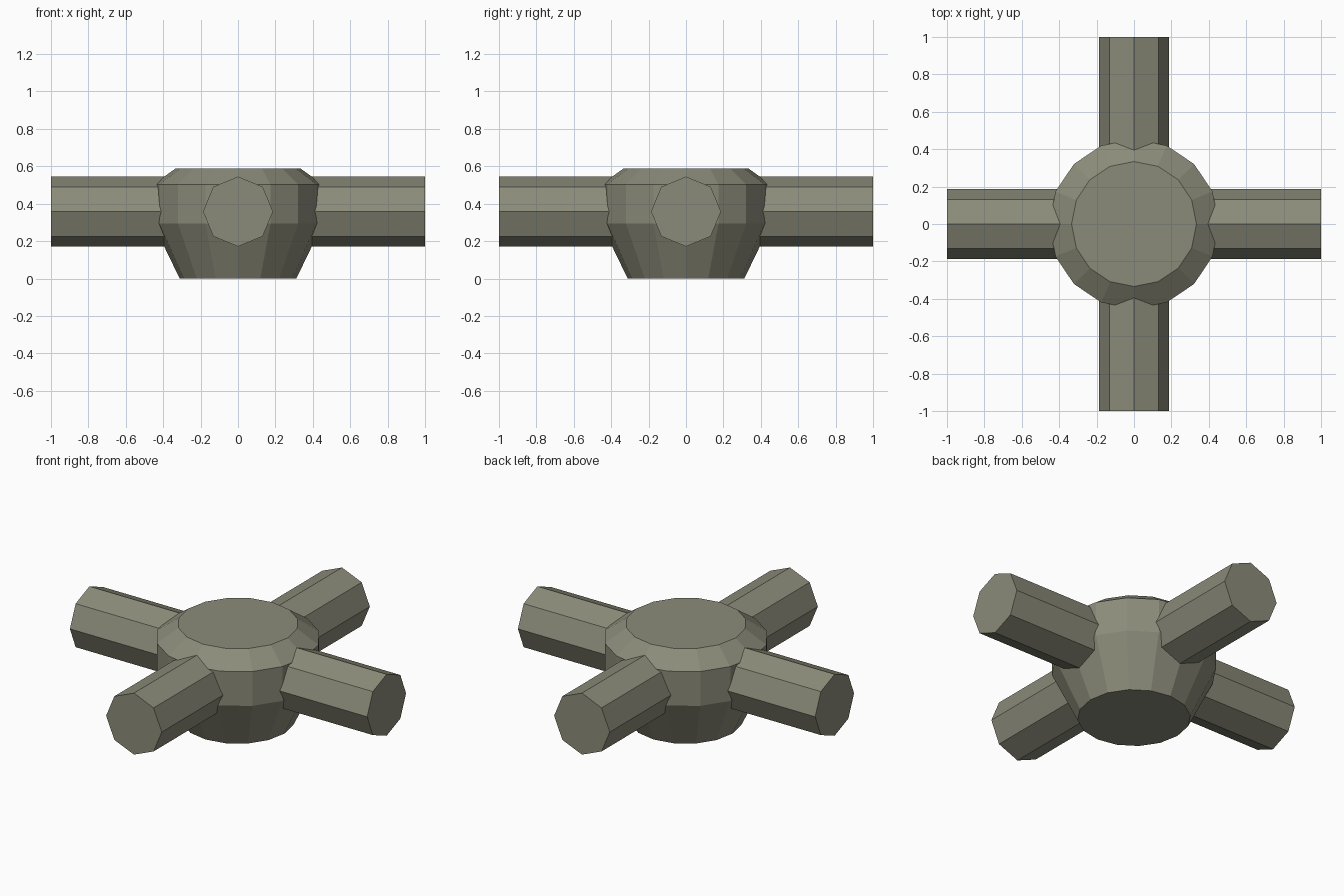
import bpy
import bmesh
from math import cos, sin, pi, tau
from mathutils import Matrix

cube = bpy.data.objects.get("Cube")
if cube:
    bpy.data.objects.remove(cube, do_unlink=True)

# Single olive grey finish
COLOUR = (0.26, 0.26, 0.195, 1)
olive = bpy.data.materials.new("olive_grey")
olive.use_nodes = True
olive.diffuse_color = COLOUR
olive.node_tree.nodes["Principled BSDF"].inputs["Base Color"].default_value = COLOUR


def lathe(name, profile, sides, matrix=Matrix()):
    """Closed, flat-shaded solid from (radius, height) rings."""
    bm = bmesh.new()
    rings = [[bm.verts.new((r * cos(tau * i / sides), r * sin(tau * i / sides), h))
              for i in range(sides)] for r, h in profile]
    for low, high in zip(rings, rings[1:]):
        for i in range(sides):
            j = (i + 1) % sides
            bm.faces.new((low[i], low[j], high[j], high[i]))
    bm.faces.new(rings[0][::-1])
    bm.faces.new(rings[-1])
    bmesh.ops.transform(bm, matrix=matrix, verts=bm.verts)
    bmesh.ops.recalc_face_normals(bm, faces=bm.faces)
    mesh = bpy.data.meshes.new(name)
    bm.to_mesh(mesh)
    bm.free()
    mesh.materials.append(olive)
    obj = bpy.data.objects.new(name, mesh)
    bpy.context.collection.objects.link(obj)
    return obj


# Central hub: tapered base, straight wall, chamfered top
lathe("hub", [(0.312, 0), (0.454, 0.294), (0.454, 0.503), (0.334, 0.588)], 16)

# Four octagonal arms, rooted inside the hub
ARM_HEIGHT = 0.358
for k, side in enumerate(("left", "back", "right", "front")):
    place = (Matrix.Translation((0, 0, ARM_HEIGHT))
             @ Matrix.Rotation(k * pi / 2, 4, "Z")
             @ Matrix.Rotation(pi / 2, 4, "Y"))
    lathe(side + "_arm", [(0.187, 0.25), (0.187, 1)], 8, place)
